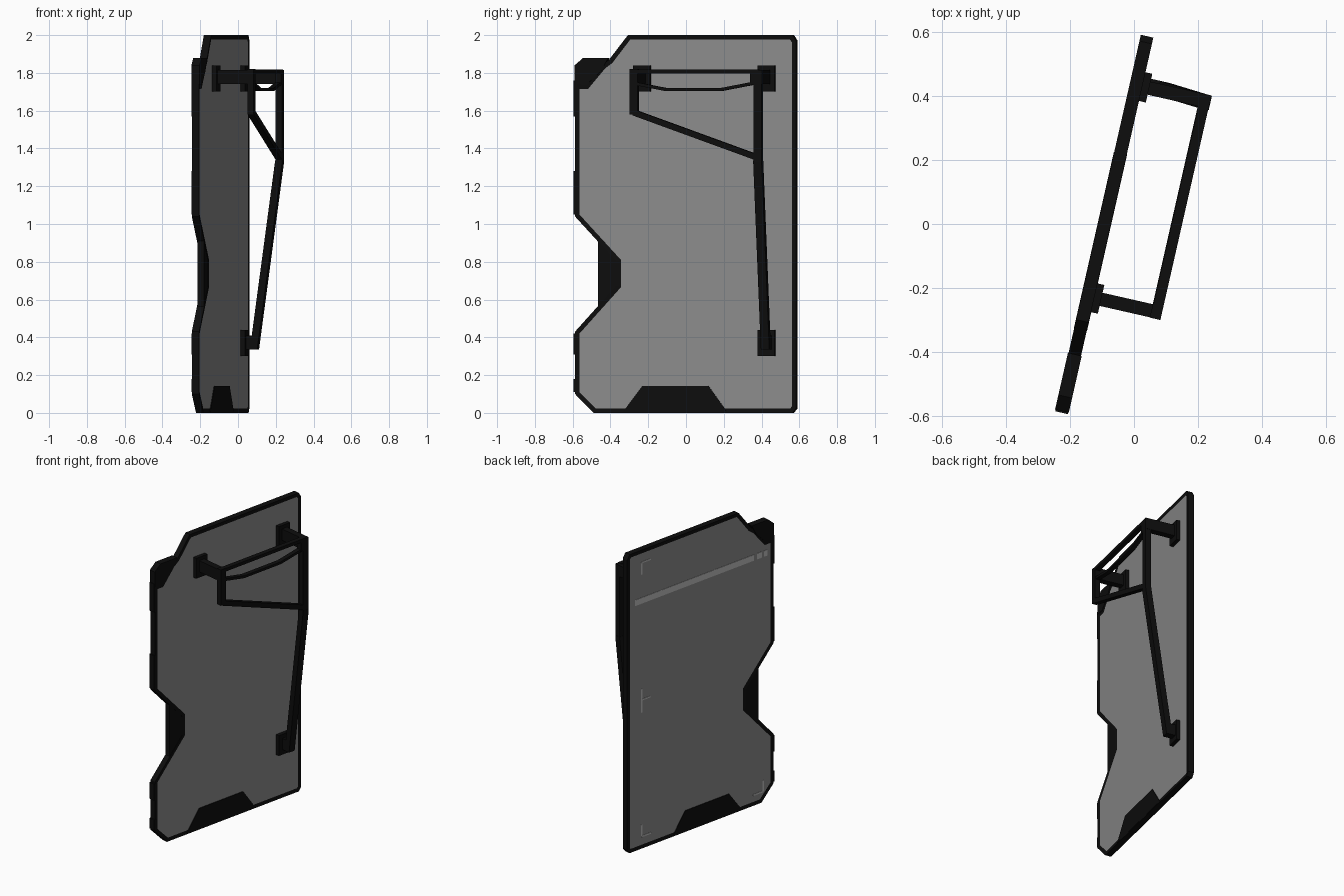
import bpy, bmesh, math
from mathutils import Vector

if "Cube" in bpy.data.objects:
    bpy.data.objects.remove(bpy.data.objects["Cube"])


def material(name, value):
    m = bpy.data.materials.new(name)
    m.use_nodes = True
    m.diffuse_color = (value, value, value, 1)
    m.node_tree.nodes["Principled BSDF"].inputs["Base Color"].default_value = (value, value, value, 1)
    return m


BLACK = material("black rubber", 0.004)
GREY = material("panel grey", 0.26)
LIGHT = material("light marking grey", 0.52)
HALF = 0.02          # half the panel thickness
TURN = math.radians(-12.8)


def finish(name, bm, *mats):
    # Local x is the panel normal, local y runs along its width
    bmesh.ops.recalc_face_normals(bm, faces=bm.faces)
    mesh = bpy.data.meshes.new(name)
    bm.to_mesh(mesh)
    bm.free()
    for m in mats:
        mesh.materials.append(m)
    ob = bpy.data.objects.new(name, mesh)
    ob.location = (-0.092, 0.002, 0)
    ob.rotation_euler.z = TURN
    bpy.context.collection.objects.link(ob)
    return ob


def prism_mesh(pts, x0, x1):
    bm = bmesh.new()
    face = bm.faces.new([bm.verts.new((x0, y, z)) for y, z in pts])
    ext = bmesh.ops.extrude_face_region(bm, geom=[face])["geom"]
    bmesh.ops.translate(bm, vec=(x1 - x0, 0, 0),
                        verts=[v for v in ext if isinstance(v, bmesh.types.BMVert)])
    bmesh.ops.recalc_face_normals(bm, faces=bm.faces)
    return bm


def prism(name, pts, x0, x1, mat=BLACK):
    return finish(name, prism_mesh(pts, x0, x1), mat)


def rect(name, y0, y1, z0, z1, x0, x1, mat=BLACK):
    return prism(name, [(y0, z0), (y1, z0), (y1, z1), (y0, z1)], x0, x1, mat)


def beam(name, p, q, size):
    # Hull of a small box at each end
    bm = bmesh.new()
    s = Vector(size) / 2
    for c in (p, q):
        for i in (-1, 1):
            for j in (-1, 1):
                for k in (-1, 1):
                    bm.verts.new(Vector(c) + Vector((i * s.x, j * s.y, k * s.z)))
    res = bmesh.ops.convex_hull(bm, input=bm.verts)
    loose = {v for v in res["geom_interior"] + res["geom_unused"] if isinstance(v, bmesh.types.BMVert)}
    bmesh.ops.delete(bm, geom=list(loose), context='VERTS')
    return finish(name, bm, BLACK)


# Panel: black slab whose two broad faces are inset and recessed in grey
outline = [(-0.6, 0.1), (-0.5, 0.0), (0.58, 0.0), (0.6, 0.025), (0.6, 1.97), (0.58, 2.0),
           (-0.313, 2.0), (-0.415, 1.87), (-0.455, 1.84), (-0.54, 1.74), (-0.6, 1.74),
           (-0.6, 1.04), (-0.375, 0.8), (-0.375, 0.675), (-0.6, 0.43)]
bm = prism_mesh(outline, -HALF, HALF)
broad = [f for f in bm.faces if abs(f.normal.x) > 0.9]
bmesh.ops.inset_individual(bm, faces=broad, thickness=0.024, depth=-0.003, use_even_offset=True)
for f in broad:
    f.material_index = 1
finish("panel", bm, BLACK, GREY)

# Rubber fillers on the outline
prism("notch_filler", [(-0.477, 0.92), (-0.362, 0.8), (-0.362, 0.675), (-0.477, 0.56)],
      -HALF + 0.002, HALF - 0.002)
prism("corner_block", [(-0.602, 1.74), (-0.602, 1.84), (-0.555, 1.88), (-0.42, 1.88),
                       (-0.458, 1.81), (-0.54, 1.735)], -HALF - 0.002, HALF + 0.002)
prism("bottom_plate", [(-0.34, 0.005), (-0.235, 0.142), (0.125, 0.142), (0.225, 0.005)],
      -HALF - 0.001, HALF + 0.001)
for i, (z0, z1) in enumerate([(1.57, 1.76), (1.05, 1.28), (0.31, 0.42), (0.11, 0.18)]):
    rect(f"edge_pad_{i + 1}", -0.607, -0.59, z0, z1, -HALF, HALF)

# Handle mounts
NEAR, FAR, OUT = -0.234, 0.443, 0.22
for name, y, z in (("near_mount", NEAR, 1.77), ("far_mount", FAR, 1.77), ("lower_mount", FAR, 0.37)):
    rect(name, y - 0.046, y + 0.046, z - 0.068, z + 0.068, 0.015, 0.042)

# Handle frame
for name, y in (("near_arm", NEAR), ("far_arm", FAR)):
    rect(name, y - 0.021, y + 0.021, 1.74, 1.815, 0.03, 0.237)
rect("far_corner_block", 0.4, 0.46, 1.74, 1.815, 0.203, 0.237)
rect("top_bar", NEAR, FAR, 1.797, 1.818, 0.205, 0.237)
beam("near_post", (OUT, NEAR, 1.81), (OUT, NEAR, 1.59), (0.034, 0.044, 0.02))
beam("far_post", (OUT, 0.44, 1.81), (OUT, 0.44, 1.33), (0.036, 0.044, 0.01))
beam("lower_post", (OUT, 0.44, 1.33), (0.082, 0.45, 0.34), (0.038, 0.046, 0.01))
rect("lower_foot", 0.427, 0.473, 0.335, 0.41, 0.03, 0.095)
beam("diagonal_bar", (OUT, NEAR, 1.59), (OUT, 0.455, 1.345), (0.034, 0.01, 0.03))

# Sagging hand grip
sag = [(NEAR, 1.745), (-0.06, 1.712), (0.24, 1.712), (FAR, 1.75)]
for i, (a, b) in enumerate(zip(sag, sag[1:])):
    beam(f"grip_{i + 1}", (OUT, *a), (OUT, *b), (0.03, 0.004, 0.016))


# Markings on the outer face
def mark(name, y0, y1, z0, z1):
    rect(name, y0, y1, z0, z1, -HALF + 0.001, -HALF + 0.005, LIGHT)


for i, (y0, y1) in enumerate([(-0.44, 0.535), (-0.505, -0.465), (-0.55, -0.523)]):
    mark(f"stripe_{i + 1}", y0, y1, 1.64, 1.68)
T = 0.01
for name, y, z0, z1, bar, reach in (("top", 0.48, 1.835, 1.915, 1.915, -0.075),
                                    ("middle", 0.48, 0.91, 1.07, 0.995, -0.07),
                                    ("bottom", 0.48, 0.08, 0.16, 0.08, -0.075),
                                    ("opposite", -0.515, 0.07, 0.145, 0.07, 0.08)):
    mark(name + "_bracket_upright", y - T / 2, y + T / 2, z0, z1)
    mark(name + "_bracket_bar", min(y, y + reach), max(y, y + reach), bar - T / 2, bar + T / 2)
